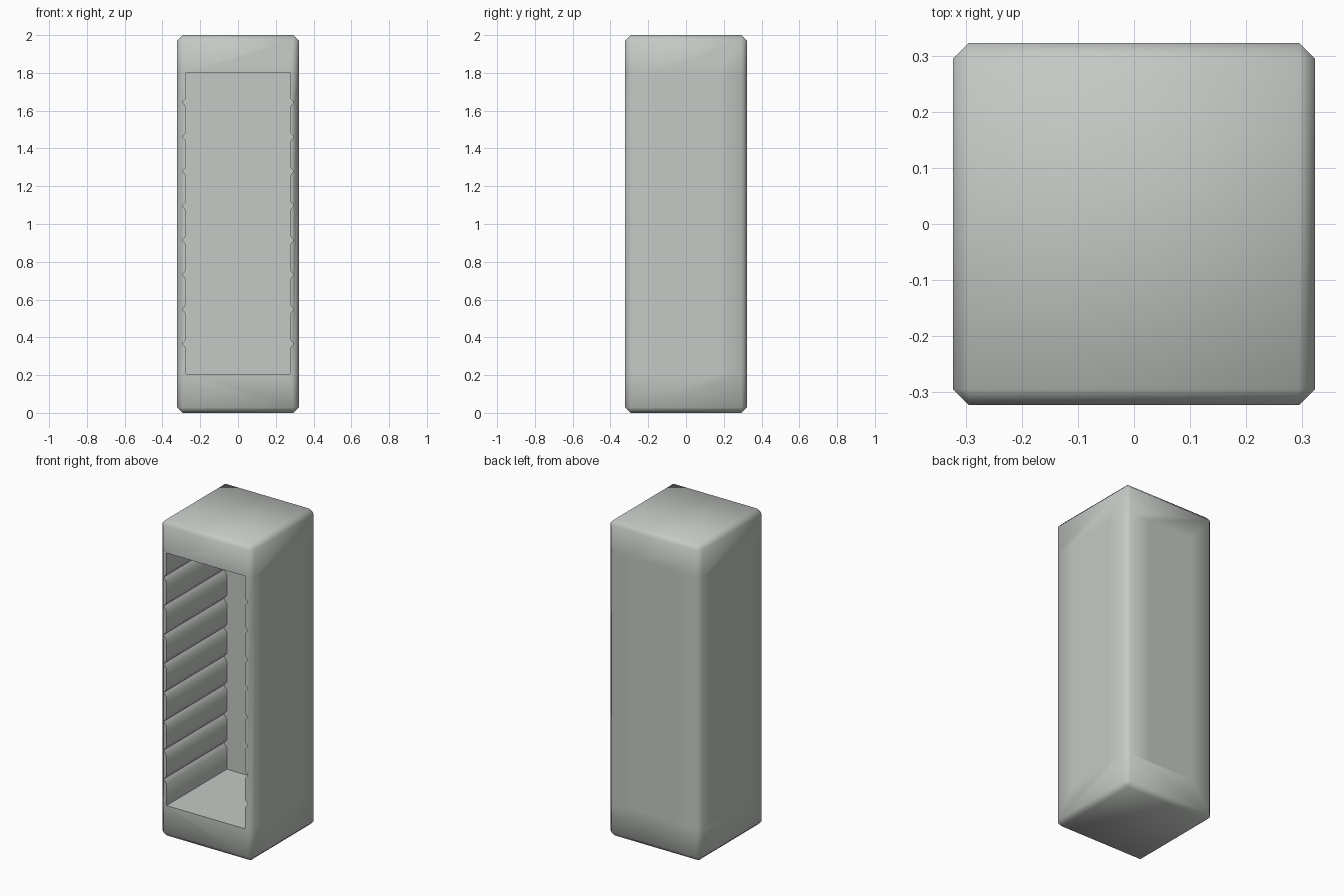
import bpy, bmesh, math
from mathutils import Vector

if "Cube" in bpy.data.objects:
    bpy.data.objects.remove(bpy.data.objects["Cube"])

HALF, HEIGHT, CHAMFER = 0.323, 2.0, 0.029
IN_X, IN_BACK, LOW, TOP = 0.274, 0.28, 0.205, 1.803
NOTCH_D, NOTCH_H = 0.021, 0.025
NOTCHES = [0.366 + 0.1826 * i for i in range(8)]

grey = bpy.data.materials.new("warm grey")
grey.diffuse_color = (0.56, 0.59, 0.56, 1)
grey.use_nodes = True
grey.node_tree.nodes["Principled BSDF"].inputs["Base Color"].default_value = grey.diffuse_color


def make_object(name, bm):
    bmesh.ops.recalc_face_normals(bm, faces=bm.faces)
    mesh = bpy.data.meshes.new(name)
    bm.to_mesh(mesh)
    bm.free()
    obj = bpy.data.objects.new(name, mesh)
    bpy.context.collection.objects.link(obj)
    return obj


# Cabinet body: chamfered upright box
bm = bmesh.new()
bmesh.ops.create_cube(bm, size=1)
for v in bm.verts:
    v.co = Vector((v.co.x * 2 * HALF, v.co.y * 2 * HALF, (v.co.z + 0.5) * HEIGHT))
bmesh.ops.bevel(bm, geom=bm.edges[:], offset=CHAMFER, segments=1, affect='EDGES')


def cut(point, normal, faces):
    parts = set(faces) | {e for f in faces for e in f.edges} | {v for f in faces for v in f.verts}
    bmesh.ops.bisect_plane(bm, geom=list(parts), plane_co=point, plane_no=normal)


# Loops at the cavity ends and along the walls keep the broad faces evenly shaded
for z in (LOW, TOP):
    cut((0, 0, z), (0, 0, 1), bm.faces[:])
for axis in ((1, 0, 0), (0, 1, 0)):
    for side in (-0.16, 0.16):
        middle = [f for f in bm.faces if LOW < f.calc_center_median().z < TOP]
        cut(Vector(axis) * side, axis, middle)
cabinet = make_object("cabinet", bm)
cabinet.data.materials.append(grey)

# Cavity cutter: rectangle with a column of V-shaped shelf grooves on each side
right = [(IN_X, LOW)]
for z in NOTCHES:
    right += [(IN_X, z - NOTCH_H), (IN_X + NOTCH_D, z), (IN_X, z + NOTCH_H)]
right.append((IN_X, TOP))
profile = right + [(-x, z) for x, z in reversed(right)]
bm = bmesh.new()
face = bm.faces.new([bm.verts.new((x, IN_BACK, z)) for x, z in profile])
ext = bmesh.ops.extrude_face_region(bm, geom=[face])
for v in ext["geom"]:
    if isinstance(v, bmesh.types.BMVert):
        v.co.y = -0.5
if not face.is_valid or len(bm.faces) < len(profile) + 2:
    bm.faces.new([v for v in bm.verts if v.co.y > 0])
cutter = make_object("cavity_cutter", bm)
cutter.data.materials.append(grey)
cutter.hide_render = True

# Hollow the cabinet
bpy.context.view_layer.objects.active = cabinet
cabinet.select_set(True)
mod = cabinet.modifiers.new("cavity", 'BOOLEAN')
mod.operation, mod.solver, mod.object = 'DIFFERENCE', 'EXACT', cutter
bpy.ops.object.modifier_apply(modifier=mod.name)
bpy.data.objects.remove(cutter)

# Smooth chamfers and grooves, crisp opening
bpy.ops.object.shade_smooth_by_angle(angle=math.radians(80))
